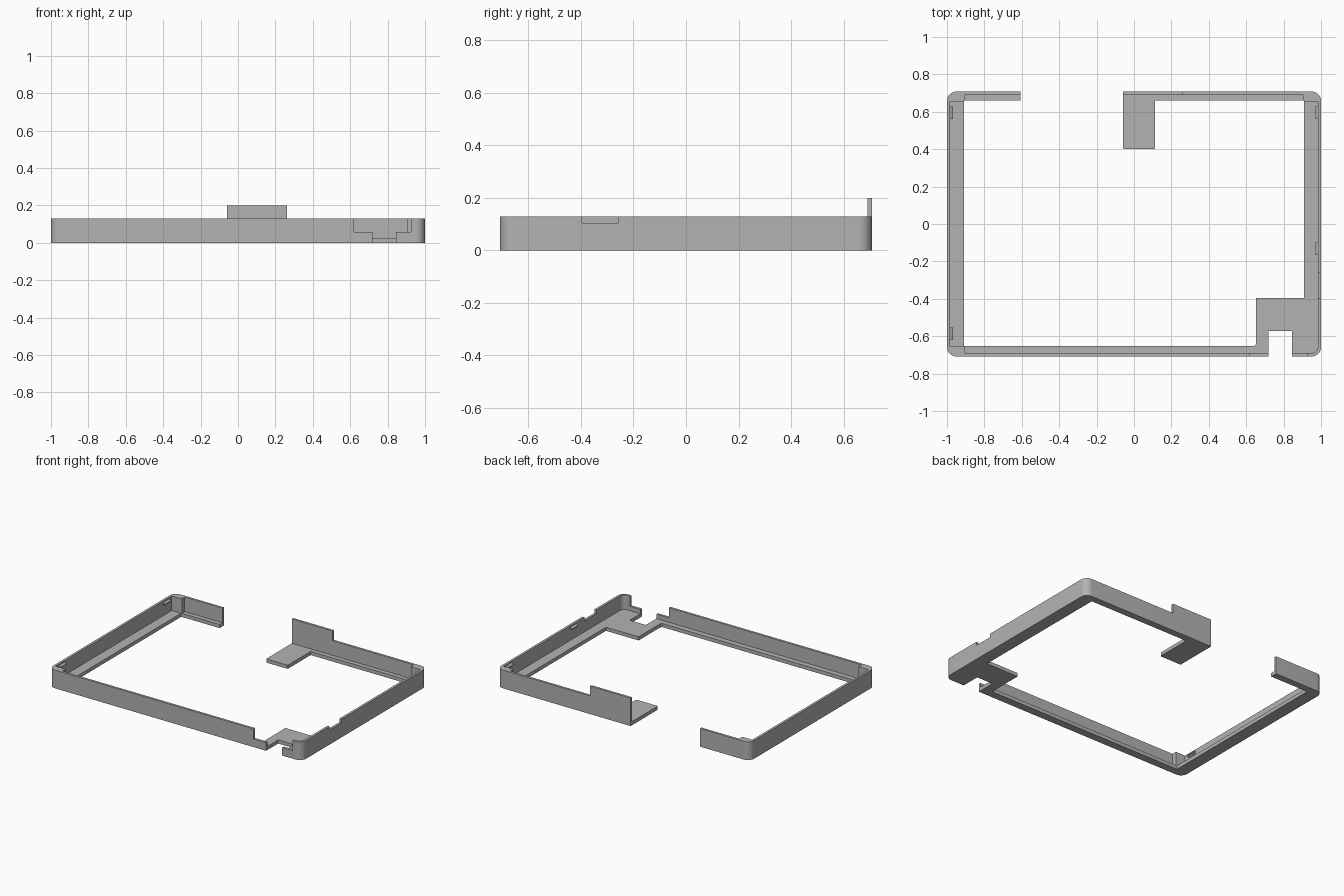
import bpy, bmesh, math

if "Cube" in bpy.data.objects:
    bpy.data.objects.remove(bpy.data.objects["Cube"])

H, FLOOR = 0.13, 0.026          # wall height, floor thickness
X, Y, R = 1.0, 0.708, 0.05      # outer half sizes and corner radius
T = 0.017                       # wall thickness

grey = bpy.data.materials.new("plain grey")
grey.diffuse_color = (0.45, 0.45, 0.45, 1)
grey.use_nodes = True
grey.node_tree.nodes["Principled BSDF"].inputs["Base Color"].default_value = grey.diffuse_color


def arc(cx, cy, r, start, n=10):
    """Quarter circle, counter-clockwise from the start angle in degrees."""
    return [(cx + r * math.cos(math.radians(start + 90 * i / n)),
             cy + r * math.sin(math.radians(start + 90 * i / n))) for i in range(n + 1)]


def prism(name, outline, z0, z1):
    """Extrude a counter-clockwise outline from z0 to z1."""
    bm = bmesh.new()
    face = bm.faces.new([bm.verts.new((x, y, z0)) for x, y in outline])
    top = bmesh.ops.extrude_face_region(bm, geom=[face])["geom"]
    bmesh.ops.translate(bm, vec=(0, 0, z1 - z0),
                        verts=[g for g in top if isinstance(g, bmesh.types.BMVert)])
    bmesh.ops.recalc_face_normals(bm, faces=bm.faces)
    mesh = bpy.data.meshes.new(name)
    bm.to_mesh(mesh)
    bm.free()
    mesh.materials.append(grey)
    ob = bpy.data.objects.new(name, mesh)
    bpy.context.collection.objects.link(ob)
    return ob


def box(name, x0, x1, y0, y1, z0, z1):
    return prism(name, [(x0, y0), (x1, y0), (x1, y1), (x0, y1)], z0, z1)


def combine(body, tool, operation):
    """Apply a boolean with the tool, then discard the tool."""
    mod = body.modifiers.new(operation, 'BOOLEAN')
    mod.operation, mod.solver, mod.object = operation, 'EXACT', tool
    bpy.context.view_layer.objects.active = body
    bpy.ops.object.modifier_apply(modifier=mod.name)
    bpy.data.objects.remove(tool)


# Rounded outer block
outer = (arc(X - R, R - Y, R, 270) + arc(X - R, Y - R, R, 0)
         + arc(R - X, Y - R, R, 90) + arc(R - X, R - Y, R, 180))
frame = prism("frame", outer, 0, H)

# Pocket above the floor, leaving solid posts in three corners
px, py, bx, by = X - T, Y - T, 0.905, 0.656
ri = R - T
pocket = ([(-px, -by), (-bx, -by), (-bx, -py)] + arc(px - ri, ri - py, ri, 270)
          + [(px, by), (bx, by), (bx, py), (-bx, py), (-bx, by), (-px, by)])
combine(frame, prism("pocket_cutter", pocket, FLOOR, 1), 'DIFFERENCE')

# Central opening with the front corner plate, the rear shelf and the rear gap
opening = [(-0.91, -0.652), (0.642, -0.652), (0.652, -0.642), (0.652, -0.396),
           (0.91, -0.396), (0.91, 0.659), (0.113, 0.659), (0.113, 0.405),
           (0.108, 0.4), (-0.053, 0.4), (-0.058, 0.405), (-0.058, 1),
           (-0.607, 1), (-0.607, 0.659), (-0.91, 0.659)]
combine(frame, prism("opening_cutter", opening, -1, 1), 'DIFFERENCE')

# Front step, front slot and side notch
for cut in [(0.62, 0.925, -1, -0.662, 0.058, 1),
            (0.718, 0.845, -1, -0.572, -1, 1),
            (0.95, 1.2, -0.395, -0.258, 0.104, 1)]:
    combine(frame, box("cutter", *cut), 'DIFFERENCE')

# Raised tab on the rear wall
combine(frame, box("rear_tab", -0.058, 0.263, py, Y, 0.08, 0.2), 'UNION')

bpy.ops.object.select_all(action='DESELECT')
frame.select_set(True)
bpy.context.view_layer.objects.active = frame
bpy.ops.object.shade_smooth_by_angle(angle=math.radians(30))

# Wedge-shaped snap clips on the inner side walls
for i, (side, yc) in enumerate([(-1, 0.595), (-1, -0.587), (1, 0.595), (1, -0.132)]):
    clip = box(f"snap_clip_{i + 1}", -0.008, 0.008, yc - 0.034, yc + 0.034, 0.098, 0.12)
    for v in clip.data.vertices:
        if v.co.x * side < 0:                       # taper towards the inside
            v.co.z = 0.106 if v.co.z < 0.109 else 0.112
        v.co.x += side * (px - 0.007)
